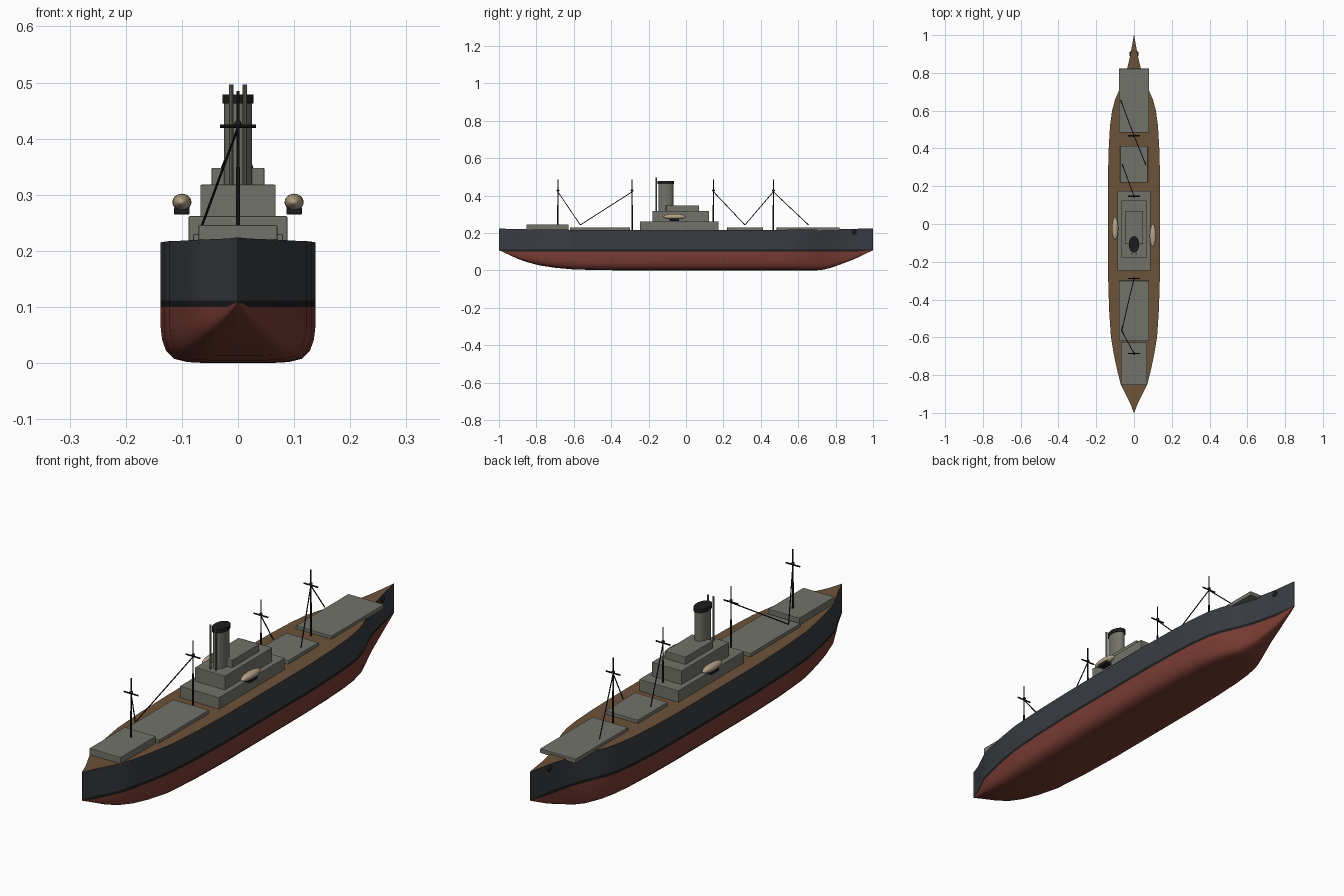
import bpy, bmesh, math
from mathutils import Vector

if "Cube" in bpy.data.objects:
    bpy.data.objects.remove(bpy.data.objects["Cube"])


def mat(name, r, g, b):
    m = bpy.data.materials.new(name)
    m.diffuse_color = (r, g, b, 1)
    m.use_nodes = True
    m.node_tree.nodes["Principled BSDF"].inputs["Base Color"].default_value = m.diffuse_color
    return m


RED = mat("red_bottom", 0.19, 0.045, 0.032)
STRIPE = mat("waterline_black", 0.012, 0.012, 0.013)
DARK = mat("dark_hull", 0.04, 0.045, 0.053)
WOOD = mat("wood_deck", 0.15, 0.085, 0.04)
GREY = mat("house_grey", 0.17, 0.17, 0.145)
TAN = mat("boat_tan", 0.45, 0.36, 0.24)


def finish(name, material, smooth=False):
    ob = bpy.context.object
    ob.name = name
    ob.data.materials.append(material)
    if smooth:
        bpy.ops.object.shade_smooth_by_angle(angle=math.radians(35))
    return ob


def box(name, hx, y0, y1, z0, z1, material=GREY, x=0):
    bpy.ops.mesh.primitive_cube_add(size=1, location=(x, (y0 + y1) / 2, (z0 + z1) / 2))
    bpy.context.object.scale = (2 * hx, y1 - y0, z1 - z0)
    bpy.ops.object.transform_apply(location=False, rotation=False)
    ob = finish(name, material)
    bev = ob.modifiers.new("edge", 'BEVEL')
    bev.width = 0.002
    bev.segments = 2
    return ob


def rod(name, a, b, r, material=STRIPE, sides=10, squash=1):
    a, b = Vector(a), Vector(b)
    bpy.ops.mesh.primitive_cylinder_add(vertices=sides, radius=r, depth=(b - a).length,
                                        location=(a + b) / 2)
    ob = bpy.context.object
    ob.rotation_euler = (b - a).to_track_quat('Z', 'Y').to_euler()
    ob.scale.y = squash
    return finish(name, material, True)


def ball(name, loc, scale, material):
    bpy.ops.mesh.primitive_uv_sphere_add(segments=24, ring_count=12, radius=1, location=loc)
    bpy.context.object.scale = scale
    return finish(name, material, True)


# Hull: lofted stations (y, half width, keel height, deck height)
stations = [(-1, .001, .108, .224), (-.95, .02, .085, .222), (-.9, .045, .062, .221),
            (-.85, .07, .044, .22), (-.78, .088, .026, .219), (-.7, .105, .014, .218),
            (-.6, .122, .005, .217), (-.45, .132, .001, .216), (-.25, .138, 0, .215),
            (0, .138, 0, .215), (.25, .138, 0, .215), (.4, .134, 0, .216),
            (.52, .127, 0, .217), (.6, .116, 0, .218), (.66, .1, 0, .218),
            (.72, .073, .001, .219), (.77, .053, .012, .22), (.82, .037, .03, .22),
            (.9, .018, .06, .222), (1, .001, .108, .225)]
bilge = [(0, 0), (.4, 0), (.66, .02), (.83, .08), (.93, .22), (.98, .42), (1, .65), (1, 1)]

bm = bmesh.new()
rings = []
for y, w, zk, zt in stations:
    half = [(w * u, zk + (max(.1, zk + .001) - zk) * v) for u, v in bilge]
    half += [(w, .112), (w, zt)]
    ring = [(-x, z) for x, z in reversed(half[1:])] + half
    rings.append([bm.verts.new((x, y, z)) for x, z in ring])
n = len(rings[0])
for a, b in zip(rings, rings[1:]):
    for i in range(n):
        j = (i + 1) % n
        f = bm.faces.new((a[i], a[j], b[j], b[i]))
        k = min(i, n - 2 - i)
        f.material_index = 3 if i == n - 1 else 2 if k == 0 else 1 if k == 1 else 0
for r in (rings[0], rings[-1]):
    bm.faces.new(r).material_index = 2
bmesh.ops.recalc_face_normals(bm, faces=bm.faces)
mesh = bpy.data.meshes.new("hull")
bm.to_mesh(mesh)
bm.free()
for m in (RED, STRIPE, DARK, WOOD):
    mesh.materials.append(m)
hull = bpy.data.objects.new("hull", mesh)
bpy.context.collection.objects.link(hull)
bpy.context.view_layer.objects.active = hull
hull.select_set(True)
bpy.ops.object.shade_smooth_by_angle(angle=math.radians(40))

# Hatches and deckhouses
box("forward_hatch", .08, .485, .822, .212, .23)
box("middle_hatch", .073, .22, .413, .21, .23)
box("long_hatch", .08, -.62, -.30, .21, .23)
box("end_deckhouse", .07, -.853, -.627, .212, .246)
box("lower_house", .088, -.247, .175, .21, .262)
box("middle_house", .067, -.18, .124, .26, .318)
box("upper_house", .047, -.106, .07, .316, .348)

# Funnel with black cap and steam pipes
FY = -.108
rod("funnel", (0, FY, .316), (0, FY, .466), .025, GREY, 32, 1.6)
rod("funnel_cap", (0, FY, .463), (0, FY, .479), .028, STRIPE, 32, 1.55)
for s in (-1, 1):
    rod("steam_pipe", (s * .012, -.158, .316), (s * .012, -.158, .497), .004, GREY)

# Lifeboats on chocks, and anchors
for s, y in ((1, -.062), (-1, -.025)):
    ball("lifeboat", (s * .1, y, .287), (.017, .06, .015), TAN)
    box("boat_chock", .014, y - .025, y + .025, .265, .278, STRIPE, s * .1)
    ball("anchor", (s * .019, .9, .205), (.006, .013, .012), STRIPE)

# Masts with yards, knobs and booms (boom tips in x, y)
masts = [(-.685, [(-.065, -.565)]), (-.288, [(-.065, -.565)]),
         (.147, [(-.062, .315)]), (.467, [(.062, .315), (-.07, .655)])]
for y, tips in masts:
    rod("mast", (0, y, .212), (0, y, .35), .004)
    rod("topmast", (0, y, .345), (0, y, .485), .0025)
    rod("yard", (-.032, y, .422), (.032, y, .422), .003)
    ball("mast_knob", (0, y, .427), (.006, .008, .006), STRIPE)
    for x, ty in tips:
        rod("boom", (0, y, .42), (x, ty, .243), .0022, STRIPE, 8)
